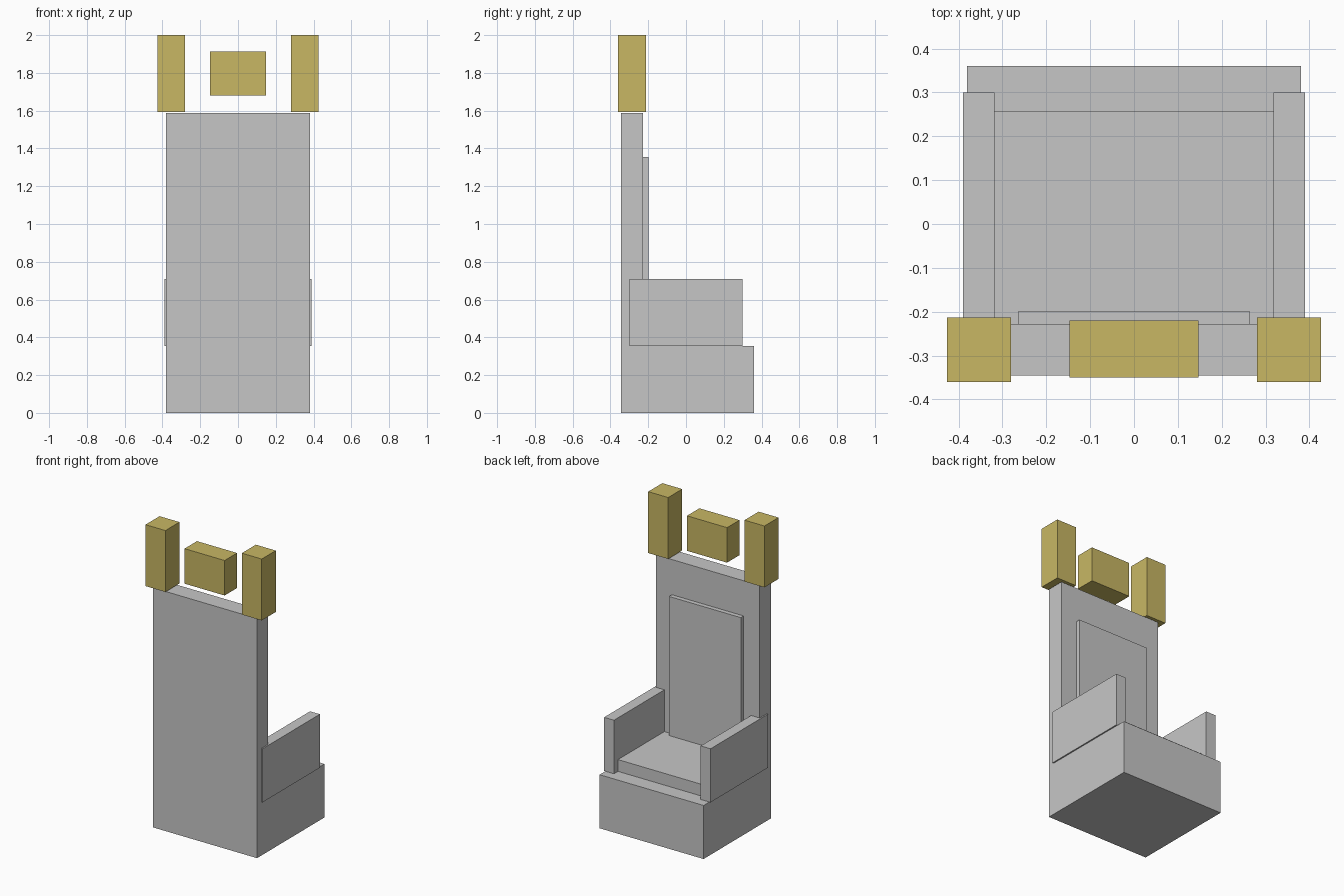
import bpy
import bmesh

cube = bpy.data.objects.get("Cube")
if cube:
    bpy.data.objects.remove(cube, do_unlink=True)


def make_material(name, colour):
    mat = bpy.data.materials.new(name)
    mat.use_nodes = True
    mat.diffuse_color = colour
    mat.node_tree.nodes["Principled BSDF"].inputs["Base Color"].default_value = colour
    return mat


stone = make_material("grey stone", (0.565, 0.565, 0.565, 1))
gold = make_material("dull gold", (0.578, 0.474, 0.127, 1))


def extrude_profile(name, profile, x0, x1, mat):
    """Sweep a (y, z) outline along x into a solid."""
    bm = bmesh.new()
    face = bm.faces.new([bm.verts.new((x0, y, z)) for y, z in profile])
    result = bmesh.ops.extrude_face_region(bm, geom=[face])
    moved = [g for g in result["geom"] if isinstance(g, bmesh.types.BMVert)]
    bmesh.ops.translate(bm, verts=moved, vec=(x1 - x0, 0, 0))
    bmesh.ops.recalc_face_normals(bm, faces=bm.faces)
    mesh = bpy.data.meshes.new(name)
    bm.to_mesh(mesh)
    bm.free()
    mesh.materials.append(mat)
    obj = bpy.data.objects.new(name, mesh)
    bpy.context.collection.objects.link(obj)
    return obj


def box(name, x, y, z, mat):
    outline = [(y[0], z[0]), (y[1], z[0]), (y[1], z[1]), (y[0], z[1])]
    return extrude_profile(name, outline, x[0], x[1], mat)


# Plinth and tall backrest in one L-shaped block
back, front, rest = -0.345, 0.36, -0.228
plinth_top, back_top = 0.355, 1.588
extrude_profile("plinth_and_backrest",
                [(back, 0), (front, 0), (front, plinth_top),
                 (rest, plinth_top), (rest, back_top), (back, back_top)],
                -0.381, 0.381, stone)

# Seat slab and raised panel on the backrest
seat_top = 0.433
box("seat", (-0.318, 0.318), (rest, 0.258), (plinth_top, seat_top), stone)
box("back_panel", (-0.263, 0.263), (rest, -0.198), (seat_top, 1.355), stone)

# Armrests and gold corner posts on both sides
for side, sign in (("left", 1), ("right", -1)):
    box(side + "_armrest", (sign * 0.318, sign * 0.39), (-0.3, 0.3),
        (plinth_top, 0.71), stone)
    box(side + "_post", (sign * 0.28, sign * 0.426), (-0.36, -0.213),
        (1.593, 2.0), gold)

# Gold block floating between the posts
box("crest_block", (-0.147, 0.147), (-0.35, -0.22), (1.68, 1.912), gold)
